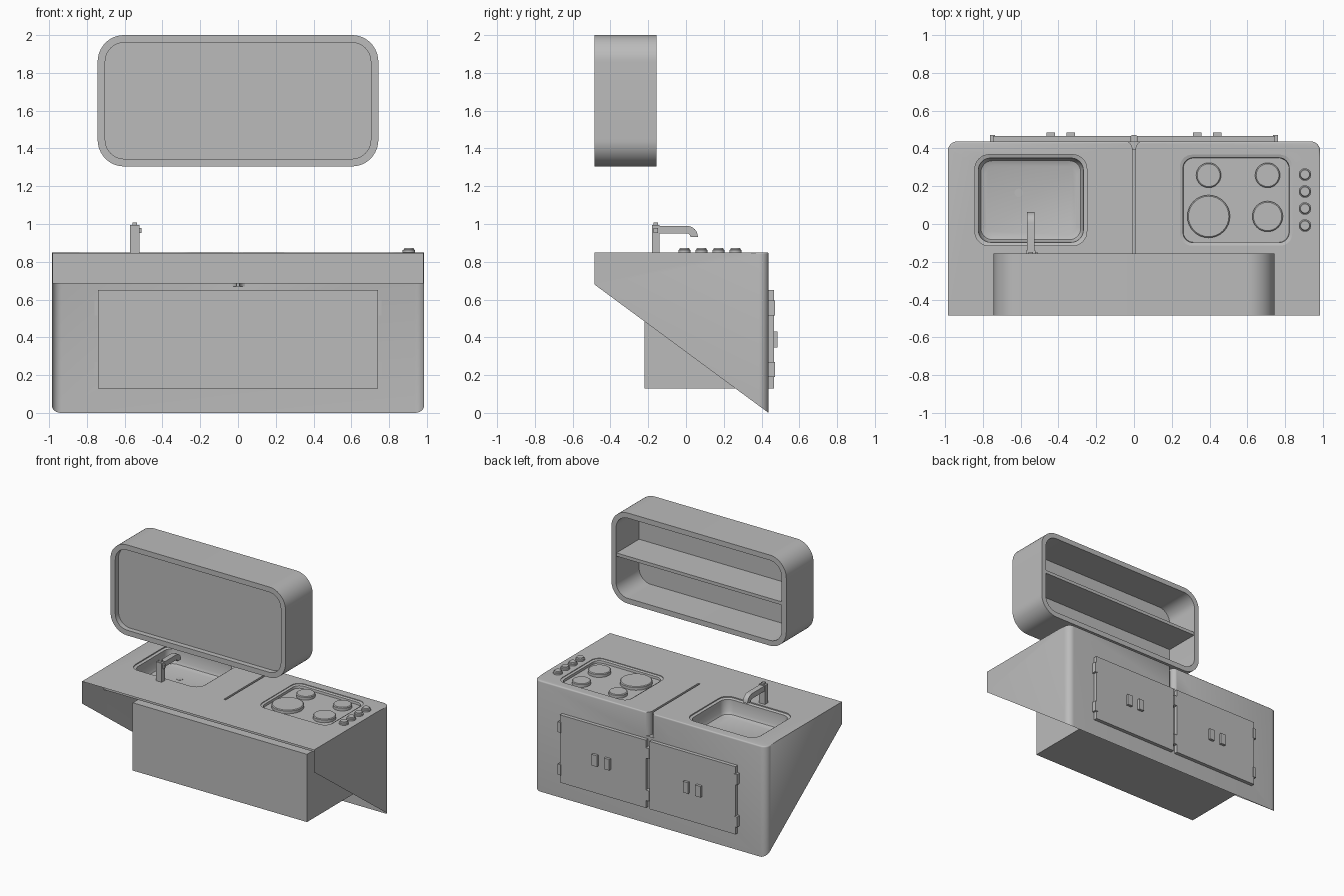
import bpy, bmesh, math
from mathutils import Vector

if "Cube" in bpy.data.objects:
    bpy.data.objects.remove(bpy.data.objects["Cube"], do_unlink=True)

grey = bpy.data.materials.new("plain grey")
grey.use_nodes = True
colour = (0.5, 0.5, 0.5, 1)
grey.diffuse_color = colour
grey.node_tree.nodes["Principled BSDF"].inputs["Base Color"].default_value = colour


def finish(name, bm, smooth=False, fix=True):
    if fix:
        bmesh.ops.recalc_face_normals(bm, faces=bm.faces)
    mesh = bpy.data.meshes.new(name)
    bm.to_mesh(mesh)
    bm.free()
    mesh.materials.append(grey)
    ob = bpy.data.objects.new(name, mesh)
    bpy.context.collection.objects.link(ob)
    if smooth:
        activate(ob)
        bpy.ops.object.shade_smooth_by_angle(angle=math.radians(35))
    return ob


def activate(ob):
    bpy.ops.object.select_all(action="DESELECT")
    ob.select_set(True)
    bpy.context.view_layer.objects.active = ob


def loft(name, rings, caps=True, closed=False, smooth=True):
    """Skin rings of points, optionally capped or joined end to start."""
    bm = bmesh.new()
    vs = [[bm.verts.new(p) for p in ring] for ring in rings]
    n = len(vs[0])
    pairs = list(zip(vs, vs[1:])) + ([(vs[-1], vs[0])] if closed else [])
    for a, b in pairs:
        for i in range(n):
            j = (i + 1) % n
            bm.faces.new((a[i], a[j], b[j], b[i]))
    if caps:
        bm.faces.new(vs[0])
        bm.faces.new(vs[-1])
    return finish(name, bm, smooth)


def box(name, x0, x1, y0, y1, z0, z1):
    ring = [(x0, y0), (x1, y0), (x1, y1), (x0, y1)]
    return loft(name, [[(x, y, z) for x, y in ring] for z in (z0, z1)], smooth=False)


def rounded(x0, x1, y0, y1, r, steps=8):
    """Outline of a rounded rectangle."""
    pts = []
    corners = [(x1 - r, y1 - r), (x0 + r, y1 - r), (x0 + r, y0 + r), (x1 - r, y0 + r)]
    for k, (cx, cy) in enumerate(corners):
        for i in range(steps + 1):
            a = math.pi / 2 * (k + i / steps)
            pts.append((cx + r * math.cos(a), cy + r * math.sin(a)))
    return pts


def tray(name, outline, steps):
    """Stack of rounded rectangles, each step giving inset, radius and height."""
    x0, x1, y0, y1 = outline
    return loft(name, [[(x, y, z) for x, y in rounded(x0 + d, x1 - d, y0 + d, y1 - d, r)]
                       for d, r, z in steps])


def turned(name, x, y, profile, n=32):
    """Round part from radius and height pairs."""
    return loft(name, [[(x + r * math.cos(2 * math.pi * i / n),
                         y + r * math.sin(2 * math.pi * i / n), z) for i in range(n)]
                       for r, z in profile])


# Counter: wedge with rounded back edges
W, FRONT, BACK, TOP, LIP = 0.985, -0.485, 0.437, 0.85, 0.68
side = [(FRONT, TOP), (FRONT, LIP), (BACK, 0), (BACK, TOP)]
counter = loft("counter", [[(x, y, z) for y, z in side] for x in (-W, W)], smooth=False)
bm = bmesh.new()
bm.from_mesh(counter.data)
upright = [e for e in bm.edges if all(v.co.y > 0.4 for v in e.verts)
           and abs(e.verts[0].co.x - e.verts[1].co.x) < 0.01]
bmesh.ops.bevel(bm, geom=upright, offset=0.05, segments=8, profile=0.5, affect="EDGES")
rim = [e for e in bm.edges if all(v.co.z > TOP - 0.001 and v.co.y > 0.38 for v in e.verts)]
bmesh.ops.bevel(bm, geom=rim, offset=0.01, segments=3, profile=0.5, affect="EDGES")
bm.to_mesh(counter.data)
bm.free()

# Cutters for the sink, hob, centre groove and back notch
arc = [(0.008 + 0.042 * (1 - math.cos(t)), 0.395 + 0.045 * math.sin(t))
       for t in [math.pi / 2 * i / 6 for i in range(7)]]
notch = arc + [(0.05, 0.5)]
notch = notch + [(-x, y) for x, y in reversed(notch)]
cutters = [
    tray("sink_cutter", (-0.842, -0.25, -0.115, 0.367),
         [(0, 0.075, 0.9), (0, 0.075, 0.842), (0.018, 0.065, 0.836), (0.022, 0.062, 0.75),
          (0.032, 0.06, 0.73), (0.055, 0.05, 0.72)]),
    tray("hob_cutter", (0.243, 0.838, -0.115, 0.367),
         [(0, 0.065, 0.9), (0, 0.065, 0.845), (0.016, 0.055, 0.84), (0.018, 0.055, 0.822)]),
    box("groove_cutter", -0.008, 0.008, -0.16, 0.42, 0.835, 0.9),
    loft("notch_cutter", [[(x, y, z) for x, y in notch] for z in (0.67, 0.9)]),
]
activate(counter)
for cutter in cutters:
    cutter.hide_render = True
    mod = counter.modifiers.new(cutter.name, "BOOLEAN")
    mod.operation, mod.solver, mod.object = "DIFFERENCE", "EXACT", cutter
    bpy.ops.object.modifier_apply(modifier=mod.name)
for cutter in cutters:
    bpy.data.objects.remove(cutter, do_unlink=True)

# The counter is an open shell in front and below
bm = bmesh.new()
bm.from_mesh(counter.data)
bm.normal_update()
opening = [f for f in bm.faces if f.calc_center_median().y < FRONT + 0.01
           or (f.normal.z < -0.5 and f.normal.y < -0.3)]
bmesh.ops.delete(bm, geom=opening, context="FACES")
bm.to_mesh(counter.data)
bm.free()
activate(counter)
bpy.ops.object.shade_smooth_by_angle(angle=math.radians(35))

# Storage box and the apron above it
box("storage_box", -0.74, 0.74, -0.22, 0.43, 0.13, 0.65)
box("apron", -W + 0.002, W - 0.002, -0.22, -0.215, LIP + 0.005, TOP - 0.004)

# Doors with handles and hinges
for s, label in ((1, "left"), (-1, "right")):
    xs = sorted((s * 0.015, s * 0.745))
    box(label + "_door", *xs, 0.43, 0.465, 0.13, 0.65)
    for x in (0.335, 0.44):
        box(label + "_handle", s * x - 0.022, s * x + 0.022, 0.46, 0.485, 0.345, 0.43)
for x in (-0.748, 0, 0.748):
    for z in (0.19, 0.515):
        box("hinge", x - 0.013, x + 0.013, 0.43, 0.47, z, z + 0.08)

# Hob rings and knobs
for x, y, r in ((0.395, 0.258, 0.066), (0.707, 0.258, 0.066),
                (0.395, 0.04, 0.113), (0.707, 0.04, 0.081)):
    turned("hob_ring", x, y, [(r, 0.82), (r, 0.843), (r - 0.006, 0.848)])
for i in range(4):
    turned("knob", 0.905, -0.008 + 0.09 * i,
           [(0.033, 0.848), (0.033, 0.862), (0.027, 0.865), (0.024, 0.873)], 24)

# Drain and tap
turned("drain", -0.61, 0.165, [(0.022, 0.718), (0.022, 0.722)], 24)
TAP = -0.547
box("tap_post", TAP - 0.025, TAP + 0.025, -0.18, -0.14, 0.845, 0.995)
box("tap_cap", TAP - 0.012, TAP + 0.012, -0.172, -0.148, 0.99, 1.008)
box("tap_lever", TAP + 0.02, TAP + 0.037, -0.172, -0.148, 0.952, 0.98)
bend = [math.pi / 2 * i / 6 for i in range(7)]
stations = [((-0.15, 0.99), (-0.15, 0.95))]
stations += [((0.005 + 0.058 * math.sin(t), 0.932 + 0.058 * math.cos(t)),
              (0.005 + 0.018 * math.sin(t), 0.932 + 0.018 * math.cos(t))) for t in bend]
loft("tap_spout", [[(TAP - 0.02, *a), (TAP + 0.02, *a), (TAP + 0.02, *b), (TAP - 0.02, *b)]
                   for a, b in stations])

# Upper cabinet: rounded frame, front panel and shelf
outer = rounded(-0.743, 0.743, 1.305, 2.0, 0.14, 12)
inner = rounded(-0.703, 0.703, 1.345, 1.96, 0.1, 12)
Y0, Y1 = -0.485, -0.155
loft("cabinet_frame", [[(x, y, z) for x, z in ring] for ring, y in
                       ((outer, Y0), (outer, Y1), (inner, Y1), (inner, Y0))],
     caps=False, closed=True)
loft("cabinet_panel", [[(x, y, z) for x, z in inner] for y in (-0.445, -0.435)])
box("cabinet_shelf", -0.703, 0.703, -0.44, Y1 - 0.005, 1.64, 1.665)
